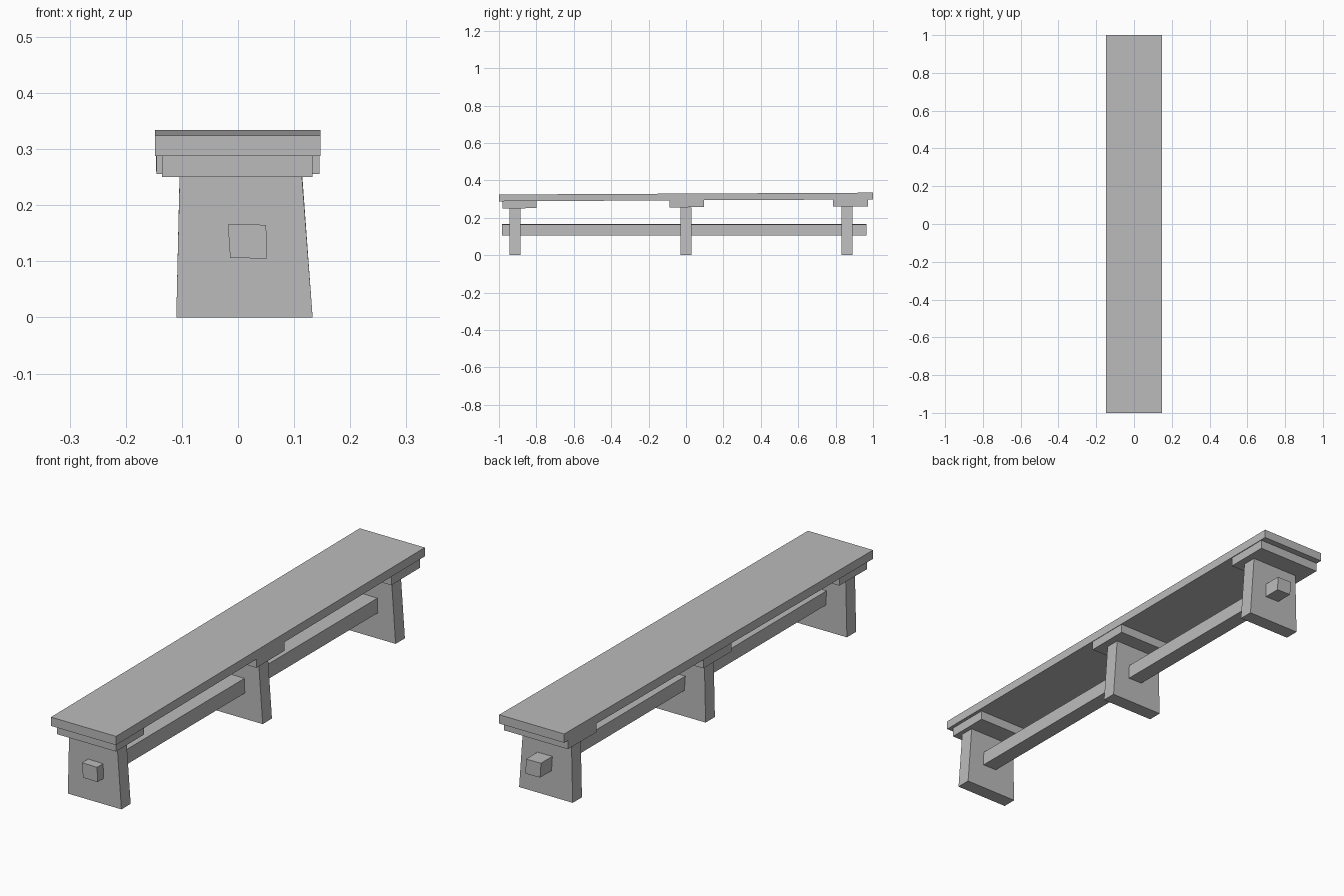
import bpy, bmesh

if "Cube" in bpy.data.objects:
    bpy.data.objects.remove(bpy.data.objects["Cube"])

wood = bpy.data.materials.new("plain grey")
wood.diffuse_color = (0.5, 0.5, 0.5, 1)
wood.use_nodes = True
wood.node_tree.nodes["Principled BSDF"].inputs["Base Color"].default_value = wood.diffuse_color


def seat_bottom(y):
    # the underside rises slightly towards the back
    return 0.293 + 0.005 * y


def loft(name, front, back):
    """Solid between two outlines of (x, y, z), both anticlockwise from the front."""
    bm = bmesh.new()
    a = [bm.verts.new(p) for p in front]
    b = [bm.verts.new(p) for p in back]
    n = len(a)
    bm.faces.new(a)
    bm.faces.new(b[::-1])
    for i in range(n):
        bm.faces.new((a[i], b[i], b[(i + 1) % n], a[(i + 1) % n]))
    bmesh.ops.recalc_face_normals(bm, faces=bm.faces)
    me = bpy.data.meshes.new(name)
    bm.to_mesh(me)
    bm.free()
    me.materials.append(wood)
    ob = bpy.data.objects.new(name, me)
    bpy.context.collection.objects.link(ob)
    return ob


def slab(name, x0, x1, y0, y1, drop, height):
    """Plank following the slope of the seat underside."""
    def ring(y):
        z = seat_bottom(y) - drop
        return [(x0, y, z), (x1, y, z), (x1, y, z + height), (x0, y, z + height)]
    return loft(name, ring(y0), ring(y1))


# seat plank
slab("seat", -0.148, 0.147, -1.0, 1.0, 0, 0.036)

# cleats under the seat: x range, y range
slab("front_cleat", -0.135, 0.133, -0.98, -0.80, 0.038, 0.038)
slab("middle_cleat", -0.145, 0.145, -0.087, 0.095, 0.037, 0.037)
slab("back_cleat", -0.146, 0.144, 0.787, 0.973, 0.037, 0.037)

# tapered board legs
for name, y in (("front_leg", -0.915), ("middle_leg", 0.0), ("back_leg", 0.861)):
    top = seat_bottom(y) - 0.037
    prof = [(-0.11, 0), (0.133, 0), (0.114, top), (-0.104, top)]
    loft(name, [(x, y - 0.03, z) for x, z in prof], [(x, y + 0.03, z) for x, z in prof])

# stretcher passing through the legs, slightly out of square
prof = [(-0.014, 0.106), (0.052, 0.105), (0.05, 0.165), (-0.018, 0.166)]
loft("stretcher", [(x, -0.984, z) for x, z in prof], [(x, 0.965, z) for x, z in prof])
